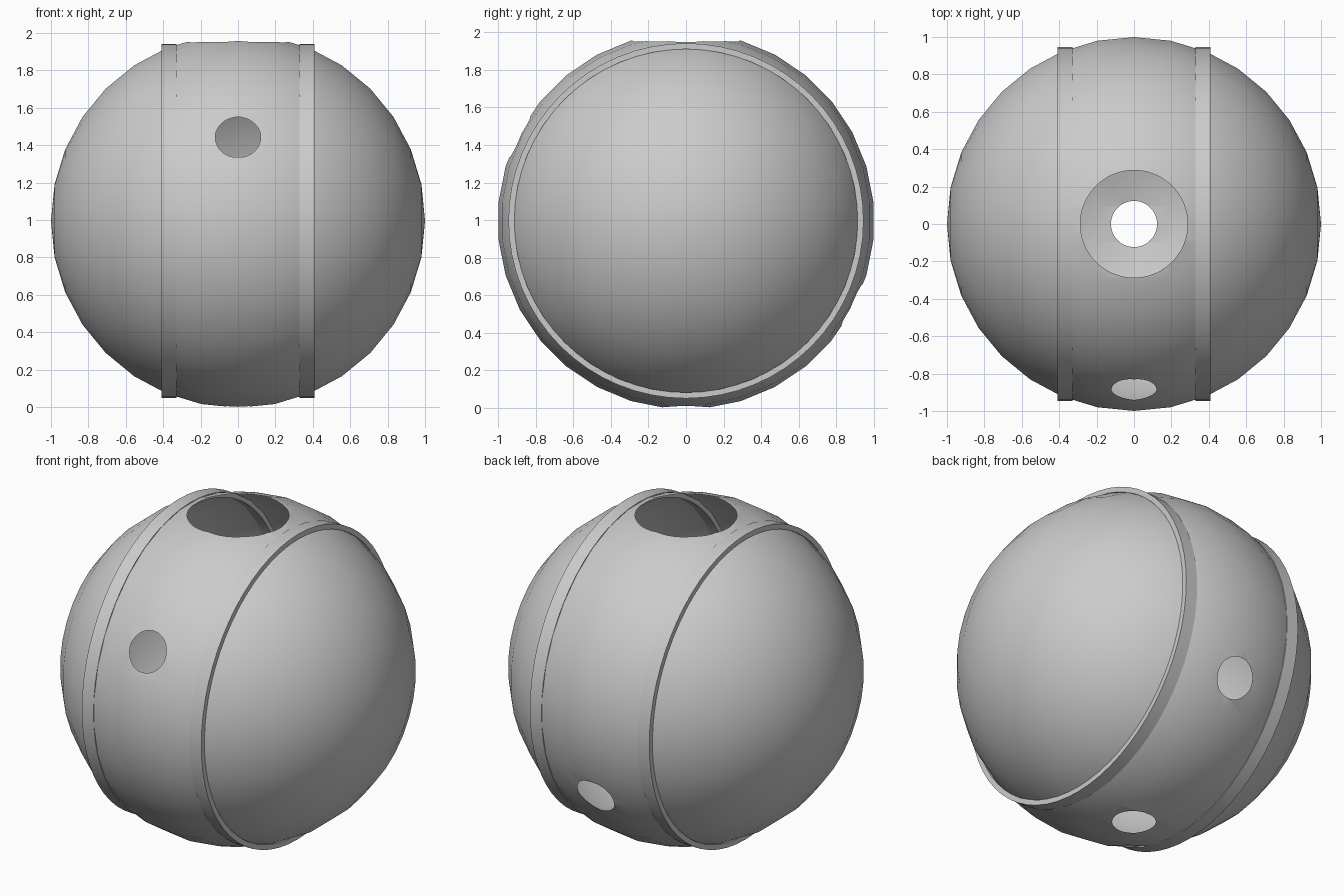
import bpy, bmesh, math
from mathutils import Matrix, Vector

cube = bpy.data.objects.get("Cube")
if cube:
    bpy.data.objects.remove(cube, do_unlink=True)

CENTRE = Vector((0, 0, 0.996))
SIDES = 32

grey = bpy.data.materials.new("plain grey")
grey.use_nodes = True
colour = (0.6, 0.6, 0.6, 1)
grey.diffuse_color = colour
grey.node_tree.nodes["Principled BSDF"].inputs["Base Color"].default_value = colour


def add_object(name, bm):
    mesh = bpy.data.meshes.new(name)
    bm.to_mesh(mesh)
    bm.free()
    mesh.materials.append(grey)
    obj = bpy.data.objects.new(name, mesh)
    bpy.context.collection.objects.link(obj)
    return obj


def smooth(obj):
    bpy.ops.object.select_all(action='DESELECT')
    obj.select_set(True)
    bpy.context.view_layer.objects.active = obj
    bpy.ops.object.shade_smooth_by_angle(angle=math.radians(30))


def add_cutter(name, radius, start, end):
    """Round drill running from start to end."""
    start, end = Vector(start), Vector(end)
    axis = end - start
    turn = axis.to_track_quat('Z', 'Y').to_matrix().to_4x4()
    bm = bmesh.new()
    bmesh.ops.create_cone(bm, cap_ends=True, segments=48, radius1=radius,
                          radius2=radius, depth=axis.length,
                          matrix=Matrix.Translation((start + end) / 2) @ turn)
    cutter = add_object(name, bm)
    cutter.hide_render = True
    return cutter


# Ball, with its poles on the left and right
bm = bmesh.new()
turn = Matrix.Rotation(math.pi / SIDES, 4, 'X') @ Matrix.Rotation(math.pi / 2, 4, 'Y')
bmesh.ops.create_uvsphere(bm, u_segments=SIDES, v_segments=SIDES // 2, radius=1,
                          matrix=Matrix.Diagonal((1, 1.004, 1.004, 1)) @ turn)
shell = add_object("ball_shell", bm)

# Top opening, bottom hole and the slanted pair of holes
slant = Vector((0, -0.89, 0.45)) * 1.4
cutters = [
    add_cutter("top_cutter", 0.287, (0, 0, 0.5), (0, 0, 1.4)),
    add_cutter("bottom_cutter", 0.123, (0, 0, -0.5), (0, 0, -1.4)),
    add_cutter("slanted_cutter", 0.121, -slant, slant),
]
for cutter in cutters:
    mod = shell.modifiers.new(cutter.name, 'BOOLEAN')
    mod.operation = 'DIFFERENCE'
    mod.solver = 'EXACT'
    mod.object = cutter
bpy.context.view_layer.update()
cut_mesh = bpy.data.meshes.new_from_object(
    shell.evaluated_get(bpy.context.evaluated_depsgraph_get()))
shell.modifiers.clear()

# Keep only the thin outer skin, so the ball is hollow
bm = bmesh.new()
bm.from_mesh(cut_mesh)
walls = [f for f in bm.faces if f.calc_center_median().length < 0.9]
bmesh.ops.delete(bm, geom=walls, context='FACES')
bm.to_mesh(shell.data)
bm.free()
for cutter in cutters:
    bpy.data.objects.remove(cutter, do_unlink=True)
shell.location = CENTRE
smooth(shell)


# Raised rings on both sides of the middle band
def add_ring(name, side):
    bm = bmesh.new()
    corners = [(0.33, 0.915), (0.41, 0.915), (0.41, 0.946), (0.33, 0.946)]
    verts = [bm.verts.new((side * x, 0, r)) for x, r in corners]
    edges = [bm.edges.new((verts[i], verts[(i + 1) % 4])) for i in range(4)]
    bmesh.ops.spin(bm, geom=verts + edges, cent=(0, 0, 0), axis=(1, 0, 0),
                   angle=math.tau, steps=64, use_merge=True)
    bmesh.ops.remove_doubles(bm, verts=bm.verts, dist=0.0001)
    bmesh.ops.recalc_face_normals(bm, faces=bm.faces)
    ring = add_object(name, bm)
    ring.location = CENTRE
    smooth(ring)


add_ring("left_ring", 1)
add_ring("right_ring", -1)
